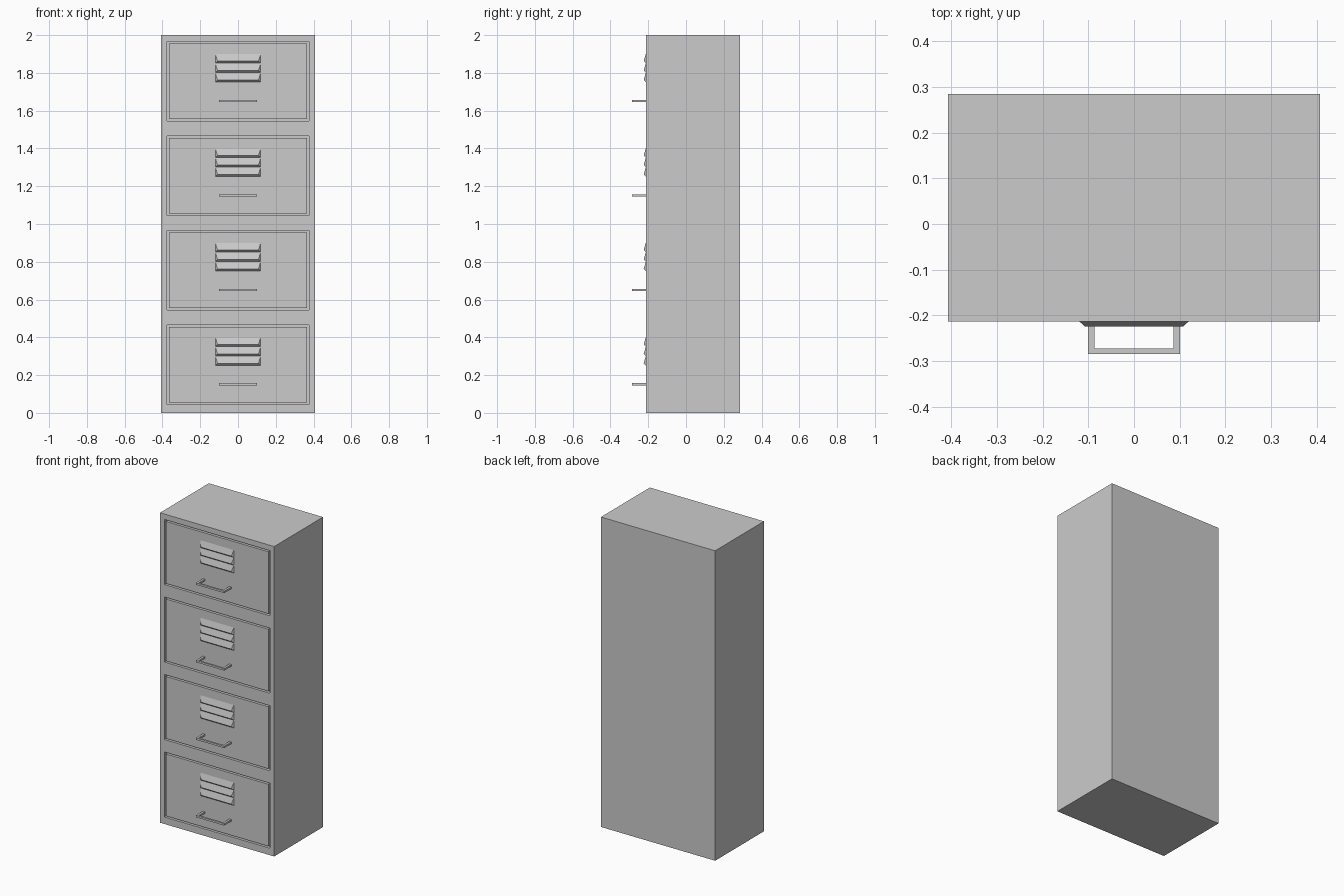
import bpy, bmesh

if "Cube" in bpy.data.objects:
    bpy.data.objects.remove(bpy.data.objects["Cube"])

W, FRONT, BACK = 0.4075, -0.213, 0.285
DEPTH = 0.02          # groove depth around each drawer front
N, PITCH, MID = 4, 0.5, 0.255


def add_object(name, bm, mat=None):
    bmesh.ops.recalc_face_normals(bm, faces=bm.faces)
    mesh = bpy.data.meshes.new(name)
    bm.to_mesh(mesh)
    bm.free()
    obj = bpy.data.objects.new(name, mesh)
    bpy.context.collection.objects.link(obj)
    if mat:
        mesh.materials.append(mat)
    return obj


def box(bm, x0, x1, y0, y1, z0, z1):
    for v in bmesh.ops.create_cube(bm, size=1)["verts"]:
        v.co = (x1 if v.co.x > 0 else x0,
                y1 if v.co.y > 0 else y0,
                z1 if v.co.z > 0 else z0)


def prism(bm, outline, z0, z1):
    low = [bm.verts.new((x, y, z0)) for x, y in outline]
    high = [bm.verts.new((x, y, z1)) for x, y in outline]
    bm.faces.new(low)
    bm.faces.new(high)
    for i in range(len(low)):
        j = (i + 1) % len(low)
        bm.faces.new((low[i], low[j], high[j], high[i]))


dark = bpy.data.materials.new("darker_grey")
dark.diffuse_color = (0.6, 0.62, 0.63, 1)
dark.use_nodes = True
dark.node_tree.nodes["Principled BSDF"].inputs["Base Color"].default_value = dark.diffuse_color

# cabinet body with four shallow drawer openings
bm = bmesh.new()
box(bm, -W, W, FRONT, BACK, 0, 2)
body = add_object("cabinet_body", bm)
bm = bmesh.new()
for i in range(N):
    z = MID + i * PITCH
    box(bm, -0.376, 0.376, FRONT - 0.1, FRONT + DEPTH, z - 0.21, z + 0.21)
cutter = add_object("drawer_opening_cutter", bm)
cutter.hide_render = True
mod = body.modifiers.new("openings", "BOOLEAN")
mod.operation = "DIFFERENCE"
mod.solver = "EXACT"
mod.object = cutter
bpy.context.view_layer.objects.active = body
bpy.ops.object.modifier_apply(modifier=mod.name)
bpy.data.objects.remove(cutter)

for i in range(N):
    base = i * PITCH
    z = base + MID

    # flush drawer front
    bm = bmesh.new()
    box(bm, -0.366, 0.366, FRONT, FRONT + DEPTH, z - 0.2, z + 0.2)
    add_object(f"drawer_front_{i + 1}", bm, dark)

    # three pressed louvers with tapered ends
    bm = bmesh.new()
    for k in range(3):
        zl = base + 0.252 + k * 0.05
        pts = [(s * x, y, zl + dz) for x, y, dz in
               ((0.12, FRONT, 0), (0.108, FRONT - 0.011, 0.01), (0.12, FRONT, 0.048))
               for s in (-1, 1)]
        bmesh.ops.convex_hull(bm, input=[bm.verts.new(p) for p in pts])
    add_object(f"louvers_{i + 1}", bm)

    # square U-shaped pull handle
    bm = bmesh.new()
    prism(bm, [(-0.101, FRONT), (-0.101, -0.285), (0.101, -0.285), (0.101, FRONT),
               (0.087, FRONT), (0.087, -0.273), (-0.087, -0.273), (-0.087, FRONT)],
          base + 0.145, base + 0.157)
    add_object(f"handle_{i + 1}", bm, dark)
